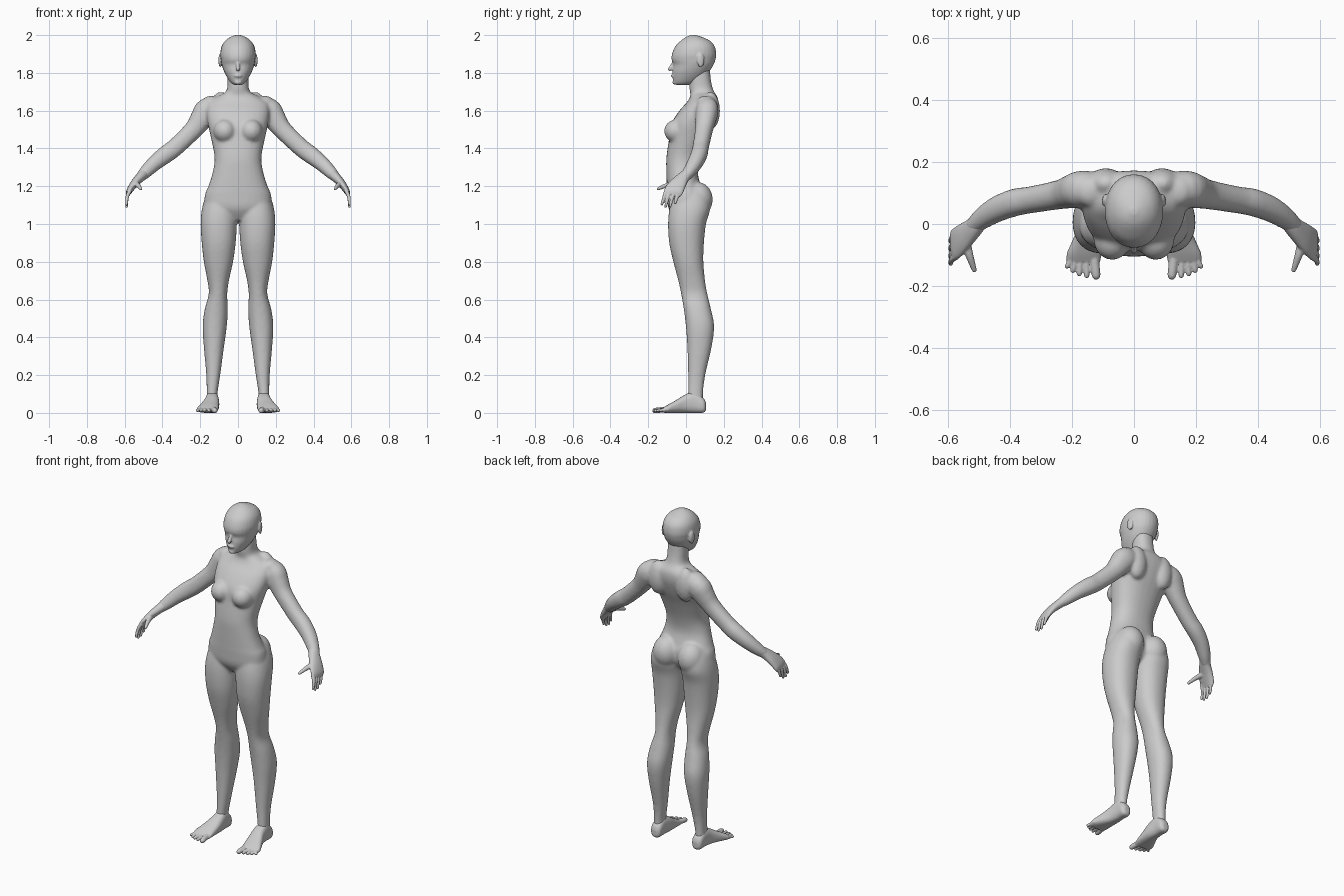
import bpy, bmesh
from math import cos, sin, tau, copysign
from mathutils import Vector, Matrix

X, Y, Z = Vector((1, 0, 0)), Vector((0, 1, 0)), Vector((0, 0, 1))


def refine(rows, n=4):
    """Catmull-Rom interpolation of (x, y, z, ra, rb) rows."""
    r = [Vector(q) for q in rows]
    r = [r[0]] + r + [r[-1]]
    out = []
    for i in range(1, len(r) - 2):
        p, q, s, w = r[i - 1:i + 3]
        for k in range(n):
            t = k / n
            out.append((q * 2 + (s - p) * t + (p * 2 - q * 5 + s * 4 - w) * t ** 2
                        + (q * 3 - p - s * 3 + w) * t ** 3) * 0.5)
    return out + [r[-1]]


def loft(bm, rows, hint=X, axis=None, side=1, power=2.2, seg=28):
    """Skin of superellipse rings; a fixed axis keeps the rings parallel."""
    rows = refine(rows)
    pts = [Vector(r[:3]) for r in rows]
    rings = []
    for i, r in enumerate(rows):
        t = axis or (pts[min(i + 1, len(pts) - 1)] - pts[max(i - 1, 0)]).normalized()
        a = (hint - t * hint.dot(t)).normalized()
        b = t.cross(a)
        ring = []
        for k in range(seg):
            c, s = cos(tau * k / seg), sin(tau * k / seg)
            p = (pts[i] + a * max(r[3], .002) * copysign(abs(c) ** (2 / power), c)
                 + b * max(r[4], .002) * copysign(abs(s) ** (2 / power), s))
            ring.append(bm.verts.new((p.x * side, p.y, p.z)))
        rings.append(ring)
    for lo, hi in zip(rings, rings[1:]):
        for k in range(seg):
            j = (k + 1) % seg
            bm.faces.new((lo[k], lo[j], hi[j], hi[k]))
    bm.faces.new(rings[0])
    bm.faces.new(rings[-1])


def stack(bm, rows, **kw):
    """Horizontal loft from (z, x0, x1, y0, y1) bounds."""
    loft(bm, [((a + b) / 2, (c + d) / 2, z, (b - a) / 2, (d - c) / 2)
              for z, a, b, c, d in rows], axis=Z, **kw)


def blob(bm, loc, size, turn=0, axis='X'):
    m = Matrix.Translation(loc) @ Matrix.Rotation(turn, 4, axis) @ Matrix.Diagonal((*size, 1))
    bmesh.ops.create_uvsphere(bm, u_segments=24, v_segments=14, radius=1, matrix=m)


def digit(bm, points, r0, r1, hint):
    """Tapered finger or toe with a rounded tip."""
    n = len(points) - 1
    rows = [(*p, r0 + (r1 - r0) * i / n, r0 + (r1 - r0) * i / n) for i, p in enumerate(points)]
    tip, d = Vector(points[-1]), (Vector(points[-1]) - Vector(points[-2])).normalized()
    end = tip + d * r1 * .9
    loft(bm, rows + [(*end, r1 * .35, r1 * .35)], hint=hint, seg=14, power=2)


def finish(bm, name, voxel, smooth, mirror=False):
    bmesh.ops.recalc_face_normals(bm, faces=bm.faces)
    me = bpy.data.meshes.new(name)
    bm.to_mesh(me)
    bm.free()
    ob = bpy.data.objects.new(name, me)
    bpy.context.collection.objects.link(ob)
    m = ob.modifiers.new("fuse", 'REMESH')
    m.mode, m.voxel_size, m.use_smooth_shade = 'VOXEL', voxel, True
    m = ob.modifiers.new("soften", 'SMOOTH')
    m.factor, m.iterations = .5, smooth
    if mirror:
        m = ob.modifiers.new("mirror", 'MIRROR')
        m.use_mirror_merge = False
    return ob


# Torso and neck
body = bmesh.new()
torso = [(1.02, .05, -.055, .03), (1.08, .165, -.092, .085), (1.15, .176, -.1, .095),
         (1.2, .157, -.102, .08), (1.27, .135, -.104, .063), (1.35, .124, -.104, .075),
         (1.45, .142, -.09, .11), (1.53, .16, -.078, .145), (1.6, .168, -.035, .168),
         (1.645, .158, .005, .172), (1.675, .11, .022, .165), (1.695, .07, .022, .152),
         (1.72, .057, .018, .141), (1.77, .055, .018, .131), (1.84, .055, .02, .125)]
stack(body, [(z, -h, h, f, b) for z, h, f, b in torso], power=2.3)

leg = [(.05, .108, .168, .005, .092), (.1, .109, .166, .01, .09), (.2, .094, .168, .011, .102),
       (.35, .074, .181, .007, .136), (.46, .059, .187, -.001, .149), (.55, .054, .176, -.012, .132),
       (.63, .057, .155, -.026, .113), (.7, .048, .162, -.041, .101), (.8, .026, .181, -.067, .092),
       (.9, .012, .192, -.089, .095), (1.0, .006, .198, -.095, .106), (1.08, .004, .191, -.088, .128),
       (1.15, .01, .17, -.07, .12), (1.2, .03, .14, -.05, .085)]
arm = [(.1, .11, 1.61, .05, .05), (.16, .112, 1.602, .06, .067), (.195, .105, 1.555, .055, .06),
       (.237, .095, 1.498, .047, .05), (.33, .078, 1.408, .043, .047), (.38, .07, 1.37, .044, .047),
       (.44, .048, 1.323, .041, .041), (.49, .016, 1.275, .034, .034), (.525, -.015, 1.24, .025, .024)]
for s in (1, -1):
    stack(body, leg, side=s)
    loft(body, arm, hint=Y, side=s)
    blob(body, (s * .082, .062, 1.13), (.078, .08, .092))             # buttock
    blob(body, (s * .07, -.05, 1.492), (.06, .066, .062))             # breast
    blob(body, (s * .09, .13, 1.6), (.06, .05, .1))                   # shoulder blade
    blob(body, (s * .14, .105, 1.645), (.05, .05, .034))              # shoulder top
finish(body, "body", .008, 8)

# Head with nose, lips and ears
head = bmesh.new()
skull = [(1.737, .024, -.058, .02), (1.75, .04, -.067, .06), (1.78, .06, -.071, .1),
         (1.81, .075, -.071, .126), (1.843, .086, -.067, .146), (1.87, .091, -.076, .156),
         (1.9, .094, -.074, .16), (1.94, .087, -.057, .152), (1.97, .068, -.028, .127),
         (1.99, .04, .0, .085), (2.001, .01, .03, .05)]
stack(head, [(z, -h, h, f, b) for z, h, f, b in skull], power=2.1)
digit(head, [(0, -.064, 1.856), (0, -.076, 1.835), (0, -.086, 1.818)], .009, .011, X)
blob(head, (0, -.068, 1.785), (.022, .012, .01))
blob(head, (0, -.06, 1.75), (.02, .012, .012))
for s in (1, -1):
    blob(head, (s * .094, .078, 1.866), (.009, .02, .037), s * .2, 'Z')
finish(head, "head", .005, 4)

# Hands
hand = bmesh.new()
loft(hand, [(.5, .008, 1.265, .03, .026), (.52, -.015, 1.245, .034, .025), (.55, -.042, 1.212, .044, .021),
            (.574, -.064, 1.177, .05, .016), (.583, -.072, 1.155, .044, .01)], hint=Y)
for y, tip_y, tip_z in ((-.104, -.128, 1.105), (-.083, -.108, 1.092), (-.06, -.084, 1.094), (-.037, -.058, 1.11)):
    digit(hand, [(.572, y, 1.178), (.587, (y + tip_y) / 2, 1.143), (.59, tip_y, tip_z)], .0115, .007, Y)
digit(hand, [(.545, -.05, 1.212), (.53, -.1, 1.205), (.514, -.148, 1.186)], .018, .008, X)
finish(hand, "hands", .0035, 4, True)

# Feet
foot = bmesh.new()
loft(foot, [(.137, .106, .033, .014, .018), (.137, .092, .04, .031, .039), (.137, .045, .056, .034, .056),
            (.139, -.005, .048, .04, .048), (.15, -.055, .033, .049, .033), (.16, -.095, .022, .056, .022),
            (.163, -.122, .014, .054, .013)], axis=Y, power=2.5)
for x, tip_x, tip_y, r in ((.127, .122, -.166, .0165), (.153, .152, -.166, .0105), (.173, .176, -.16, .0105),
                           (.191, .197, -.15, .01), (.207, .216, -.137, .0095)):
    digit(foot, [(x, -.09, .018), (x, -.12, .017), (tip_x, tip_y, .012)], r, r * .85, X)
finish(foot, "feet", .0035, 4, True)
